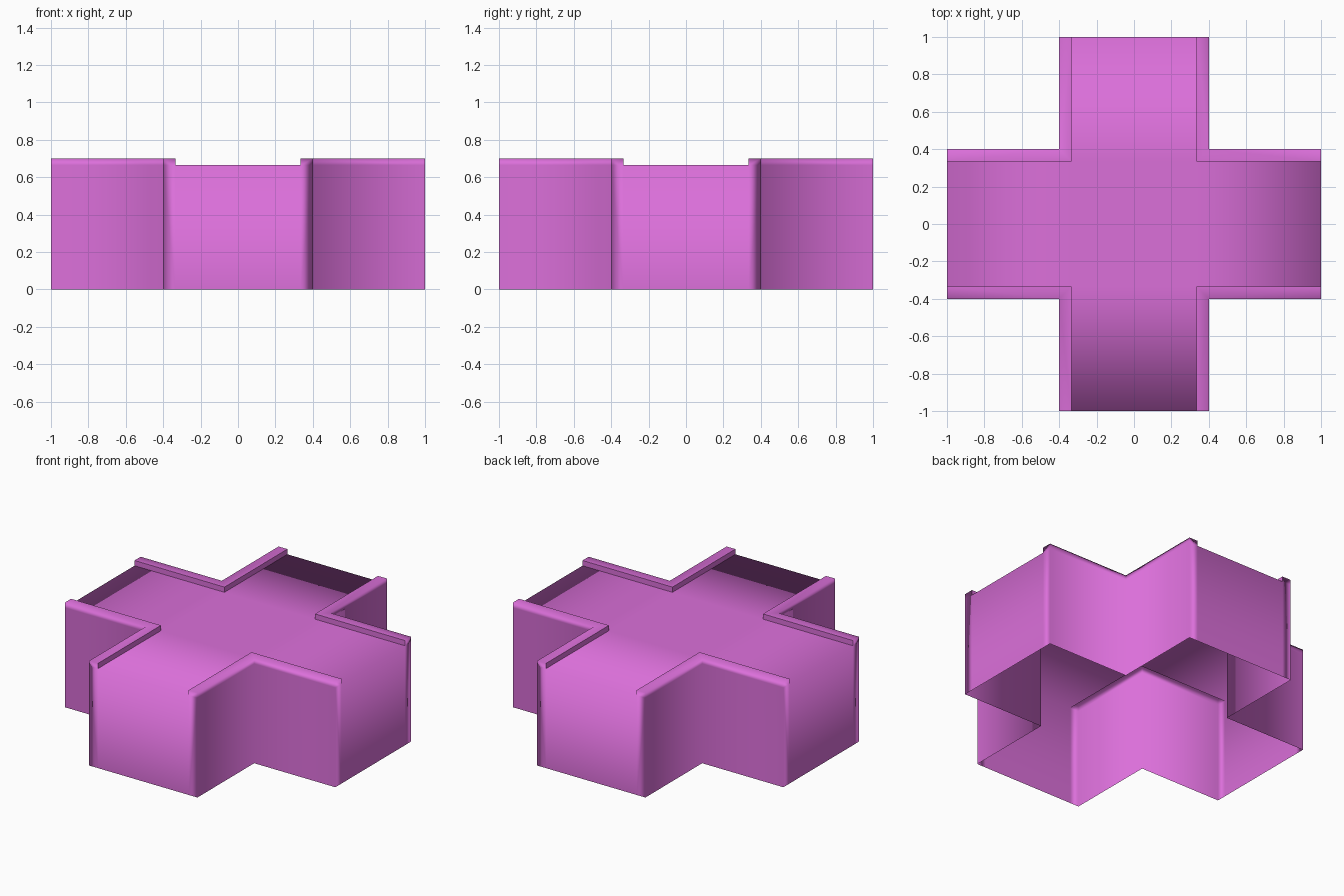
import bpy
import bmesh
from math import pi
from mathutils import Matrix, Vector

cube = bpy.data.objects.get("Cube")
if cube:
    bpy.data.objects.remove(cube, do_unlink=True)

INNER, OUTER, END = 0.335, 0.40, 1.0     # half widths of deck and arm, arm reach
DECK, TOP = 0.665, 0.70                  # deck height and rim height

material = bpy.data.materials.new("orchid_pink")
material.use_nodes = True
colour = (0.71, 0.16, 0.70, 1.0)
material.diffuse_color = colour
material.node_tree.nodes["Principled BSDF"].inputs["Base Color"].default_value = colour

bm = bmesh.new()


def face(points, turn):
    bm.faces.new([bm.verts.new(turn @ Vector(p)) for p in points])


def wall(a, b, low, high, turn):
    """Upright quad over the plan line a-b."""
    face([(*a, low), (*b, low), (*b, high), (*a, high)], turn)


def arm(turn):
    # Deck and closed end
    face([(-INNER, -END, DECK), (INNER, -END, DECK),
          (INNER, -INNER, DECK), (-INNER, -INNER, DECK)], turn)
    wall((-INNER, -END), (INNER, -END), 0, DECK, turn)
    for s in (-1, 1):
        inner_end, outer_end = (s * INNER, -END), (s * OUTER, -END)
        inner_corner, outer_corner = (s * INNER, -INNER), (s * OUTER, -OUTER)
        # Side wall and end strip, each with a narrow band at rim height
        for low, high in ((0, DECK), (DECK, TOP)):
            wall(inner_end, outer_end, low, high, turn)
            wall(outer_end, outer_corner, low, high, turn)
        # Rim top and the small step down to the deck
        face([(*p, TOP) for p in (inner_end, outer_end, outer_corner, inner_corner)], turn)
        wall(inner_end, inner_corner, DECK, TOP, turn)


for quarter in range(4):
    arm(Matrix.Rotation(quarter * pi / 2, 3, "Z"))

# Middle of the deck
face([(x * INNER, y * INNER, DECK) for x, y in ((-1, -1), (1, -1), (1, 1), (-1, 1))],
     Matrix.Identity(3))

bmesh.ops.remove_doubles(bm, verts=bm.verts[:], dist=0.001)
bmesh.ops.recalc_face_normals(bm, faces=bm.faces[:])
bm.normal_update()
middle = min(bm.faces, key=lambda f: f.calc_center_median().xy.length)
if middle.normal.z < 0:
    bmesh.ops.reverse_faces(bm, faces=bm.faces[:])

# Smooth everywhere except around the step between rim and deck
for f in bm.faces:
    f.smooth = True
    on_line = all(abs(min(abs(v.co.x), abs(v.co.y)) - INNER) < 0.01 for v in f.verts)
    if on_line and max(v.co.z for v in f.verts) > DECK + 0.01:
        for e in f.edges:
            e.smooth = False

mesh = bpy.data.meshes.new("cross_shell")
bm.to_mesh(mesh)
bm.free()
mesh.materials.append(material)
shell = bpy.data.objects.new("cross_shell", mesh)
bpy.context.collection.objects.link(shell)

weighted = shell.modifiers.new("area_shading", "WEIGHTED_NORMAL")
weighted.mode = "FACE_AREA"
weighted.keep_sharp = True
